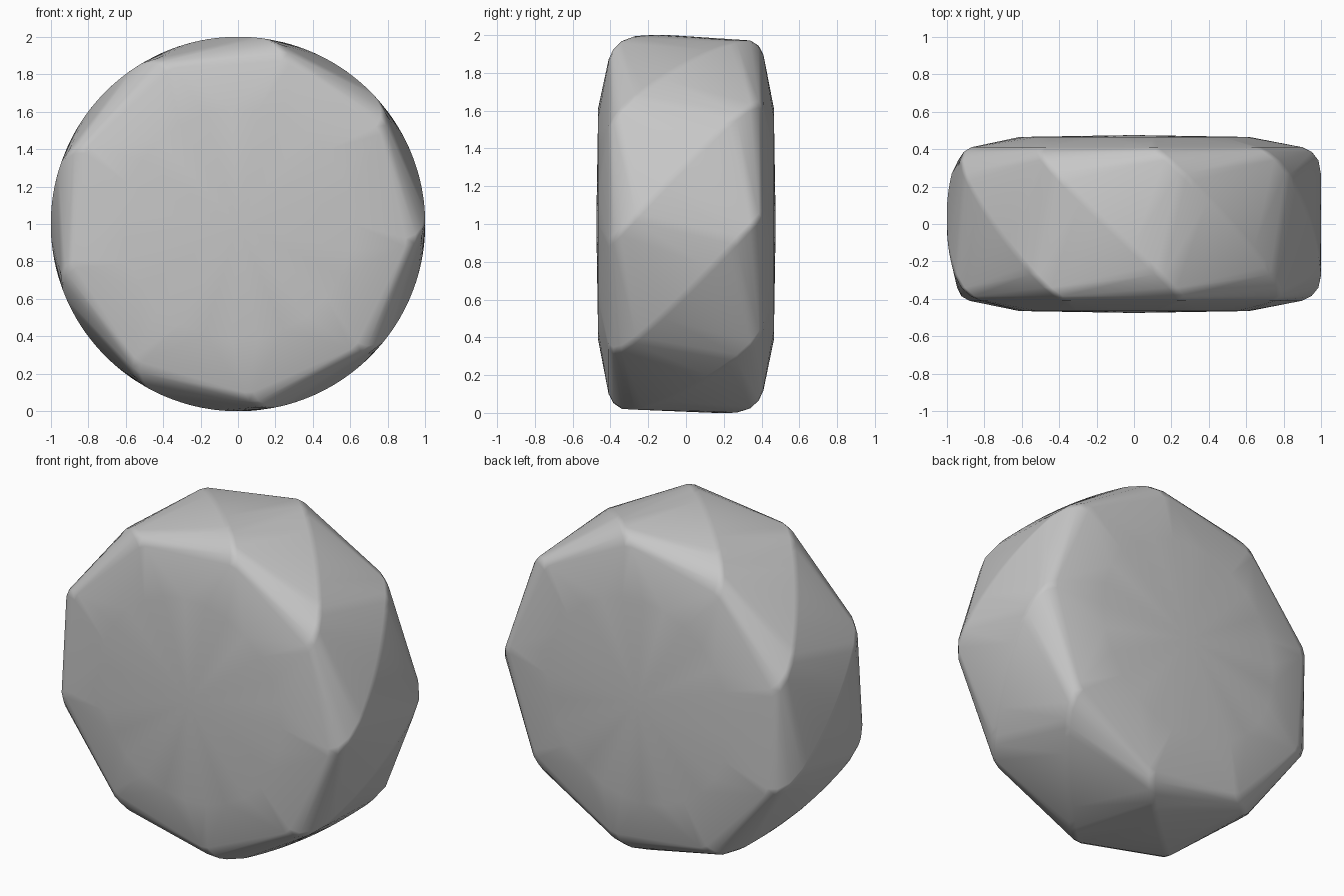
import bpy
import bmesh
from math import cos, sin, radians

cube = bpy.data.objects.get("Cube")
if cube:
    bpy.data.objects.remove(cube, do_unlink=True)

SIDES = 9
TWIST = 60.5      # degrees of twist per unit of depth
START = -4.5      # angle of one corner at the front rim
RIM_Y = 0.38
CORNER = 1.5      # half-width of the softened corner, in degrees

stone = bpy.data.materials.new("stone_grey")
stone.use_nodes = True
colour = (0.57, 0.57, 0.57, 1)
stone.diffuse_color = colour
stone.node_tree.nodes["Principled BSDF"].inputs["Base Color"].default_value = colour


def point(bm, radius, degrees, y):
    a = radians(degrees)
    bm.verts.new((radius * cos(a), y, 1 + radius * sin(a)))


# Rounded rim profile (radius, depth), mirrored front to back
rim = [(0.9, 0.41), (0.95, 0.385), (0.985, 0.34)]
profile = [(r, s * y) for r, y in rim for s in (-1, 1)]
# Straight wall between the rims, sampled so the twist stays smooth
STEPS = 14
profile += [(1, -0.27 + 0.54 * i / STEPS) for i in range(STEPS + 1)]

bm = bmesh.new()

# Spiral corner ridges
for k in range(SIDES):
    for r, y in profile:
        angle = START + k * 360 / SIDES + TWIST * (y + RIM_Y)
        for offset in (-CORNER, CORNER):
            point(bm, r, angle + offset, y)

# Slightly domed end caps
CAP = 27
for s in (-1, 1):
    point(bm, 0, 0, s * 0.475)
    for k in range(CAP):
        point(bm, 0.615, k * 360 / CAP, s * 0.465)

# Skin everything as one convex solid
hull = bmesh.ops.convex_hull(bm, input=bm.verts[:])
loose = {g for g in hull["geom_interior"] + hull["geom_unused"]
         if isinstance(g, bmesh.types.BMVert)}
bmesh.ops.delete(bm, geom=list(loose), context='VERTS')
bmesh.ops.recalc_face_normals(bm, faces=bm.faces[:])

mesh = bpy.data.meshes.new("twisted_drum")
bm.to_mesh(mesh)
bm.free()
mesh.materials.append(stone)
drum = bpy.data.objects.new("twisted_drum", mesh)
bpy.context.collection.objects.link(drum)

# Soft shading with the broad facets kept flat
for poly in mesh.polygons:
    poly.use_smooth = True
weighted = drum.modifiers.new("flat_facets", 'WEIGHTED_NORMAL')
weighted.weight = 50
